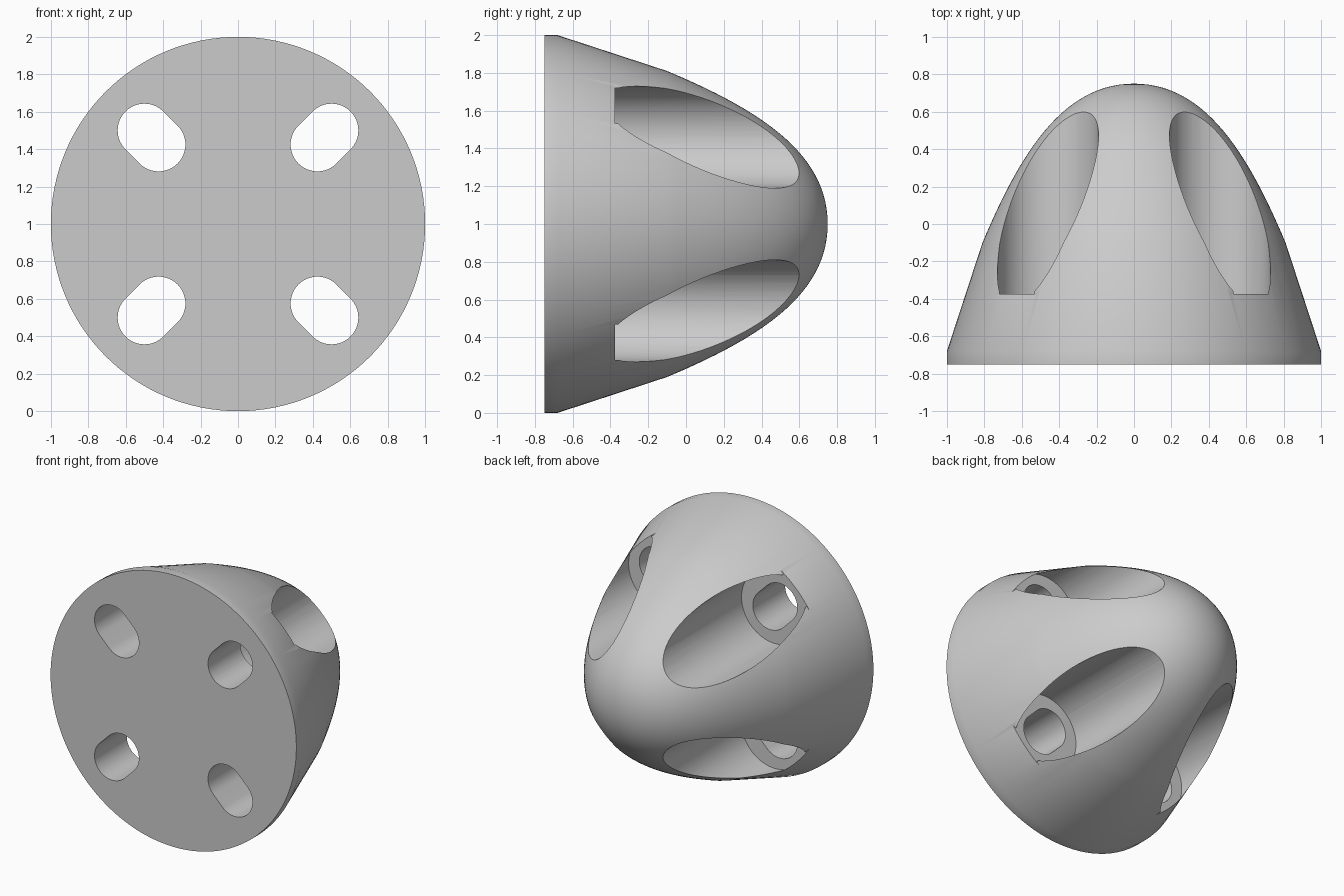
import bpy
import bmesh
from math import sin, cos, pi, radians
from mathutils import Vector
from mathutils.geometry import interpolate_bezier

cube = bpy.data.objects.get("Cube")
if cube:
    bpy.data.objects.remove(cube, do_unlink=True)

grey = bpy.data.materials.new("plain_grey")
grey.use_nodes = True
grey.diffuse_color = (0.6, 0.6, 0.6, 1)
grey.node_tree.nodes["Principled BSDF"].inputs["Base Color"].default_value = (0.6, 0.6, 0.6, 1)

BACK, FLOOR, TIP = -0.75, -0.375, 0.75
CENTRE = Vector((0, 0, 1))


def finish(bm, name):
    bmesh.ops.remove_doubles(bm, verts=bm.verts, dist=1e-5)
    bmesh.ops.recalc_face_normals(bm, faces=bm.faces)
    mesh = bpy.data.meshes.new(name)
    bm.to_mesh(mesh)
    bm.free()
    obj = bpy.data.objects.new(name, mesh)
    bpy.context.collection.objects.link(obj)
    mesh.materials.append(grey)
    return obj


def stadium(u0, u1, r, steps=32):
    """Rounded slot outline between two centres on the radial axis."""
    pts = []
    for u, start in ((u1, -pi / 2), (u0, pi / 2)):
        for i in range(steps + 1):
            a = start + pi * i / steps
            pts.append((u + r * cos(a), r * sin(a)))
    return pts


def prism(name, outline, y0, y1, angle):
    """Extrude a (radial, tangential) outline along y at a given angle."""
    bm = bmesh.new()
    c, s = cos(angle), sin(angle)
    verts = [bm.verts.new((u * c - v * s, y0, 1 + u * s + v * c)) for u, v in outline]
    face = bm.faces.new(verts)
    ext = bmesh.ops.extrude_face_region(bm, geom=[face])["geom"]
    moved = [g for g in ext if isinstance(g, bmesh.types.BMVert)]
    bmesh.ops.translate(bm, verts=moved, vec=(0, y1 - y0, 0))
    return finish(bm, name)


# Dome: straight rim and skirt, then a rounded nose, turned around the y axis
nose = interpolate_bezier(Vector((0.81, -0.1, 0)), Vector((0.6, 0.4, 0)),
                          Vector((0.37, TIP, 0)), Vector((0, TIP, 0)), 28)
profile = [(0, BACK), (1, BACK), (1, -0.68)] + [(p.x, p.y) for p in nose]
bm = bmesh.new()
ring = [bm.verts.new((r, y, 1)) for r, y in profile]
edges = [bm.edges.new(pair) for pair in zip(ring, ring[1:])]
bmesh.ops.spin(bm, geom=ring + edges, cent=CENTRE, axis=(0, 1, 0),
               angle=2 * pi, steps=128)
dome = finish(bm, "dome_body")

# Four round pockets, each with a flat relief at its mouth and a through slot
pocket = stadium(0.65, 0.65, 0.27)
relief = [(0.885, -0.3), (1.2, -0.3), (1.2, 0.3), (0.885, 0.3)]
slot = stadium(0.60, 0.707, 0.143)
cutters = []
for k in range(4):
    a = radians(45 + 90 * k)
    cutters += [prism("pocket_cutter", pocket, FLOOR, 1, a),
                prism("relief_cutter", relief, FLOOR, 0, a),
                prism("slot_cutter", slot, -1, -0.2, a)]

for cutter in cutters:
    cutter.hide_render = True
    mod = dome.modifiers.new("cut", "BOOLEAN")
    mod.operation = "DIFFERENCE"
    mod.solver = "EXACT"
    mod.object = cutter

# Bake the cuts and drop the cutters
bpy.context.view_layer.update()
graph = bpy.context.evaluated_depsgraph_get()
baked = bpy.data.meshes.new_from_object(dome.evaluated_get(graph))
dome.modifiers.clear()
dome.data = baked
for cutter in cutters:
    bpy.data.objects.remove(cutter, do_unlink=True)
baked.materials.clear()
baked.materials.append(grey)
for poly in baked.polygons:
    poly.material_index = 0

bpy.ops.object.select_all(action="DESELECT")
dome.select_set(True)
bpy.context.view_layer.objects.active = dome
bpy.ops.object.shade_smooth_by_angle(angle=radians(30))
